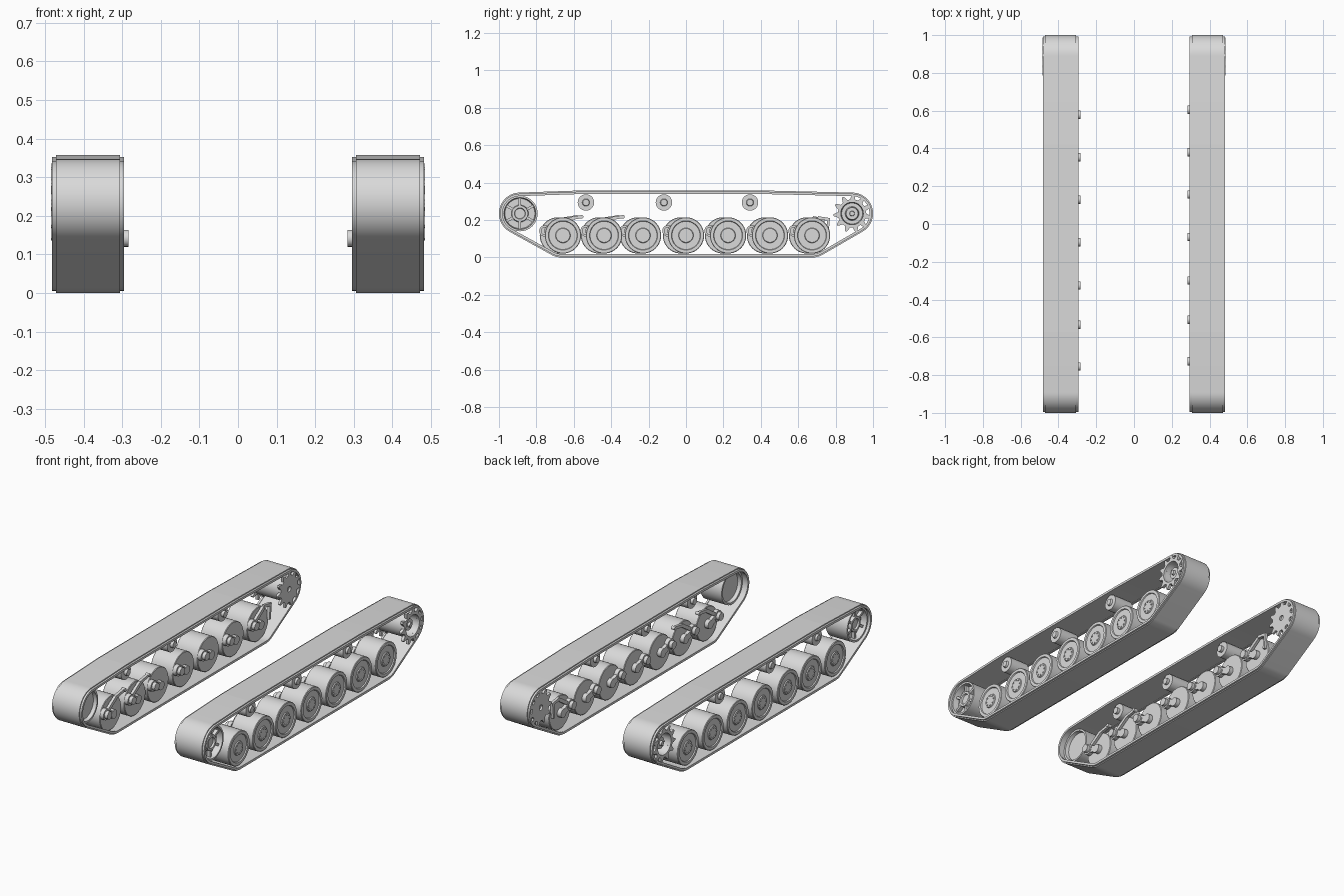
import bpy, bmesh, math
from mathutils import Vector, Matrix

cube = bpy.data.objects.get("Cube")
if cube:
    bpy.data.objects.remove(cube)

grey = bpy.data.materials.new("steel_grey")
grey.use_nodes = True
grey.diffuse_color = (0.7, 0.7, 0.7, 1)
grey.node_tree.nodes["Principled BSDF"].inputs["Base Color"].default_value = (0.7, 0.7, 0.7, 1)

TAU = math.tau
WHEELS = [-0.658, -0.438, -0.23, 0.0, 0.225, 0.449, 0.674]
ROLLERS = [-0.535, -0.118, 0.342]
WHEEL_Z, PIVOT_Z, END_Y, END_Z = 0.118, 0.142, 0.888, 0.235


def finish(name, bm):
    bmesh.ops.remove_doubles(bm, verts=bm.verts, dist=1e-5)
    bmesh.ops.recalc_face_normals(bm, faces=bm.faces)
    mesh = bpy.data.meshes.new(name)
    bm.to_mesh(mesh)
    bm.free()
    obj = bpy.data.objects.new(name, mesh)
    bpy.context.collection.objects.link(obj)
    mesh.materials.append(grey)
    bpy.ops.object.select_all(action='DESELECT')
    obj.select_set(True)
    bpy.context.view_layer.objects.active = obj
    bpy.ops.object.shade_smooth_by_angle(angle=math.radians(32))


def bridge(bm, loops, closed=False):
    """Join neighbouring rings of points with quads."""
    rings = [[bm.verts.new(p) for p in loop] for loop in loops]
    pairs = list(zip(rings, rings[1:] + rings[:1])) if closed else list(zip(rings, rings[1:]))
    for a, b in pairs:
        n = len(a)
        for i in range(n):
            j = (i + 1) % n
            bm.faces.new((a[i], a[j], b[j], b[i]))
    return rings


def lathe(bm, side, y, z, profile, n=40):
    """Spin (radius, x) points around a sideways axle, capping both ends."""
    loops = [[(side * x, y + r * math.cos(TAU * i / n), z + r * math.sin(TAU * i / n))
              for i in range(n)] for r, x in profile]
    rings = bridge(bm, loops)
    bm.faces.new(rings[0])
    bm.faces.new(rings[-1])


def rod(bm, side, y, z, r, x0, x1, n=20):
    lathe(bm, side, y, z, [(r, x0), (r, x1)], n)


def bar(bm, side, a, b, height, x0, x1):
    """Flat bar between two (y, z) points."""
    a, b = Vector(a), Vector(b)
    d = b - a
    mat = (Matrix.Translation((side * (x0 + x1) / 2, *((a + b) / 2)))
           @ Matrix.Rotation(math.atan2(d.y, d.x), 4, 'X')
           @ Matrix.Diagonal((x1 - x0, d.length, height, 1)))
    bmesh.ops.create_cube(bm, size=1, matrix=mat)


def track_path(r):
    """Closed outline at distance r around the belt's corner centres."""
    c = [Vector(p) for p in ((-END_Y, END_Z), (-0.665, 0.112), (0.675, 0.112),
                             (END_Y, END_Z), (0.42, 0.246), (-0.57, 0.246))]
    pts = []
    steps = 24
    for i, p in enumerate(c):
        d0, d1 = p - c[i - 1], c[(i + 1) % len(c)] - p
        a0 = math.atan2(-d0.x, d0.y)
        turn = (math.atan2(-d1.x, d1.y) - a0) % TAU
        for k in range(steps + 1):
            t = a0 + turn * k / steps
            pts.append((p.x + r * math.cos(t), p.y + r * math.sin(t)))
    return pts


def gear(bm, side, x0, x1, hole, teeth=11):
    outline = []
    for t in range(teeth):
        for f, r in ((0, 0.076), (0.35, 0.076), (0.45, 0.088),
                     (0.58, 0.101), (0.74, 0.101), (0.87, 0.088)):
            outline.append((TAU * (t + f) / teeth, r))
    loops = []
    for x, inner in ((x0, True), (x0, False), (x1, False), (x1, True)):
        loops.append([(side * x, END_Y + (hole if inner else r) * math.cos(a),
                       END_Z + (hole if inner else r) * math.sin(a)) for a, r in outline])
    bridge(bm, loops, closed=True)


def build_side(side, label, shift):
    # Belt with stepped edges, swept around the running gear
    bm = bmesh.new()
    section = [(0.295, 0.093), (0.295, 0.106), (0.306, 0.106), (0.306, 0.112),
               (0.471, 0.112), (0.471, 0.106), (0.482, 0.106), (0.482, 0.093),
               (0.471, 0.093), (0.471, 0.096), (0.306, 0.096), (0.306, 0.093)]
    bridge(bm, [[(side * x, y, z) for y, z in track_path(r)] for x, r in section], closed=True)
    finish(label + "_track_belt", bm)

    for i, wy in enumerate(WHEELS):
        y = wy + shift
        pivot = y - 0.069
        # Road wheel with shallow dished outer face, hub and bolts
        bm = bmesh.new()
        lathe(bm, side, y, WHEEL_Z,
              [(0.03, 0.327), (0.094, 0.327), (0.097, 0.33), (0.097, 0.465), (0.094, 0.468),
               (0.078, 0.468), (0.075, 0.462), (0.04, 0.462), (0.037, 0.467), (0.02, 0.467)])
        for k in range(8):
            a = TAU * k / 8
            rod(bm, side, y + 0.029 * math.cos(a), WHEEL_Z + 0.029 * math.sin(a),
                0.004, 0.466, 0.471, 6)
        finish(f"{label}_road_wheel_{i + 1}", bm)

        # Swing arm and pivot
        bm = bmesh.new()
        rod(bm, side, pivot, PIVOT_Z, 0.022, 0.284, 0.33)
        rod(bm, side, pivot, PIVOT_Z, 0.031, 0.303, 0.326)
        rod(bm, side, y, WHEEL_Z, 0.025, 0.303, 0.33)
        bar(bm, side, (pivot, PIVOT_Z), (y, WHEEL_Z), 0.036, 0.305, 0.324)
        if i in (0, 1, 6):
            # Damper lever on the end wheels
            bar(bm, side, (pivot, PIVOT_Z), (y + 0.03, 0.207), 0.02, 0.306, 0.322)
            if i == 6:
                bar(bm, side, (y + 0.03, 0.213), (y + 0.095, 0.203), 0.016, 0.306, 0.322)
                bar(bm, side, (y + 0.088, 0.2), (y + 0.08, 0.12), 0.014, 0.306, 0.322)
            else:
                bar(bm, side, (y + 0.02, 0.205), (y + 0.1, 0.218), 0.016, 0.306, 0.322)
                rod(bm, side, y + 0.1, 0.218, 0.01, 0.302, 0.326, 12)
        finish(f"{label}_swing_arm_{i + 1}", bm)

    # Return rollers
    for i, y in enumerate(ROLLERS):
        bm = bmesh.new()
        lathe(bm, side, y, 0.294,
              [(0.018, 0.318), (0.018, 0.335), (0.044, 0.335), (0.044, 0.455),
               (0.02, 0.455), (0.017, 0.466)], 28)
        finish(f"{label}_return_roller_{i + 1}", bm)

    # Front idler with ribbed dish
    bm = bmesh.new()
    lathe(bm, side, -END_Y, END_Z,
          [(0.02, 0.35), (0.08, 0.35), (0.084, 0.33), (0.095, 0.33), (0.095, 0.465),
           (0.085, 0.465), (0.08, 0.43), (0.046, 0.43), (0.043, 0.455), (0.03, 0.455),
           (0.027, 0.445), (0.015, 0.445)])
    for k in range(6):
        a = TAU * (k + 0.5) / 6
        c, s = math.cos(a), math.sin(a)
        bar(bm, side, (-END_Y + 0.04 * c, END_Z + 0.04 * s),
            (-END_Y + 0.084 * c, END_Z + 0.084 * s), 0.014, 0.42, 0.45)
    finish(label + "_idler_wheel", bm)

    # Rear drive sprocket: drum and two toothed plates
    bm = bmesh.new()
    lathe(bm, side, END_Y, END_Z,
          [(0.02, 0.308), (0.07, 0.308), (0.07, 0.47), (0.06, 0.47), (0.056, 0.425),
           (0.037, 0.425), (0.032, 0.462), (0.014, 0.462), (0.012, 0.474)])
    finish(label + "_sprocket_drum", bm)
    for name, x0, x1, hole in (("outer", 0.468, 0.485, 0.06), ("inner", 0.297, 0.311, 0.015)):
        bm = bmesh.new()
        gear(bm, side, x0, x1, hole)
        finish(f"{label}_sprocket_{name}_teeth", bm)


build_side(1, "left", 0.0)
build_side(-1, "right", -0.027)
